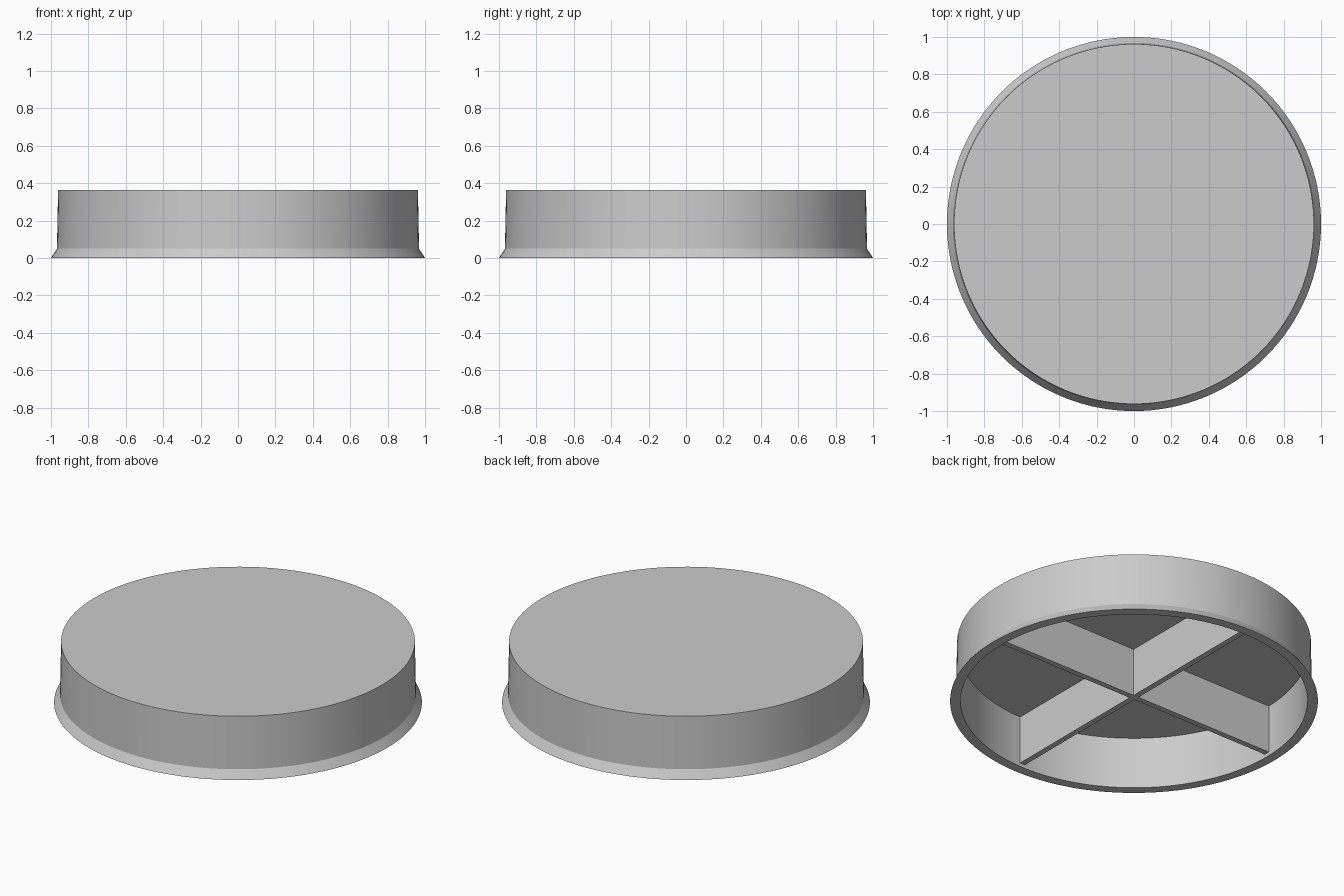
import bpy
import bmesh
from math import pi, radians
from mathutils import Matrix, Vector

cube = bpy.data.objects.get("Cube")
if cube:
    bpy.data.objects.remove(cube, do_unlink=True)

grey = bpy.data.materials.new("light grey")
grey.use_nodes = True
colour = (0.6, 0.6, 0.6, 1)
grey.diffuse_color = colour
grey.node_tree.nodes["Principled BSDF"].inputs["Base Color"].default_value = colour

SIDES = 128
HEIGHT = 0.365
CEILING = 0.31
INNER = 0.943
RIB_BOTTOM = 0.022
RIB_HALF = 0.017


def add_object(name, bm):
    bmesh.ops.recalc_face_normals(bm, faces=bm.faces)
    mesh = bpy.data.meshes.new(name)
    bm.to_mesh(mesh)
    bm.free()
    obj = bpy.data.objects.new(name, mesh)
    mesh.materials.append(grey)
    bpy.context.collection.objects.link(obj)
    return obj


# Hollow cap with a flared foot: profile from ceiling centre to top centre
profile = [(0, CEILING), (INNER, CEILING), (INNER, 0), (1, 0),
           (0.968, 0.05), (0.962, HEIGHT), (0, HEIGHT)]
bm = bmesh.new()
verts = [bm.verts.new((r, 0, z)) for r, z in profile]
edges = [bm.edges.new(pair) for pair in zip(verts, verts[1:])]
bmesh.ops.spin(bm, geom=verts + edges, cent=(0, 0, 0), axis=(0, 0, 1),
               angle=2 * pi, steps=SIDES)
bmesh.ops.remove_doubles(bm, verts=bm.verts, dist=0.0001)
cap = add_object("cap_shell", bm)

bpy.ops.object.select_all(action="DESELECT")
bpy.context.view_layer.objects.active = cap
cap.select_set(True)
bpy.ops.object.shade_smooth_by_angle(angle=radians(20))

# Cross of stiffening ribs under the ceiling, one closed outline extruded up
reach = INNER + 0.007
arm = [Vector((reach, -RIB_HALF, RIB_BOTTOM)),
       Vector((reach, RIB_HALF, RIB_BOTTOM)),
       Vector((RIB_HALF, RIB_HALF, RIB_BOTTOM))]
bm = bmesh.new()
outline = [bm.verts.new(Matrix.Rotation(i * pi / 2, 3, "Z") @ p)
           for i in range(4) for p in arm]
face = bm.faces.new(outline)
up = bmesh.ops.extrude_face_region(bm, geom=[face], use_keep_orig=True)
bmesh.ops.translate(bm, vec=(0, 0, CEILING + 0.01 - RIB_BOTTOM),
                    verts=[g for g in up["geom"] if isinstance(g, bmesh.types.BMVert)])
add_object("cross_ribs", bm)
